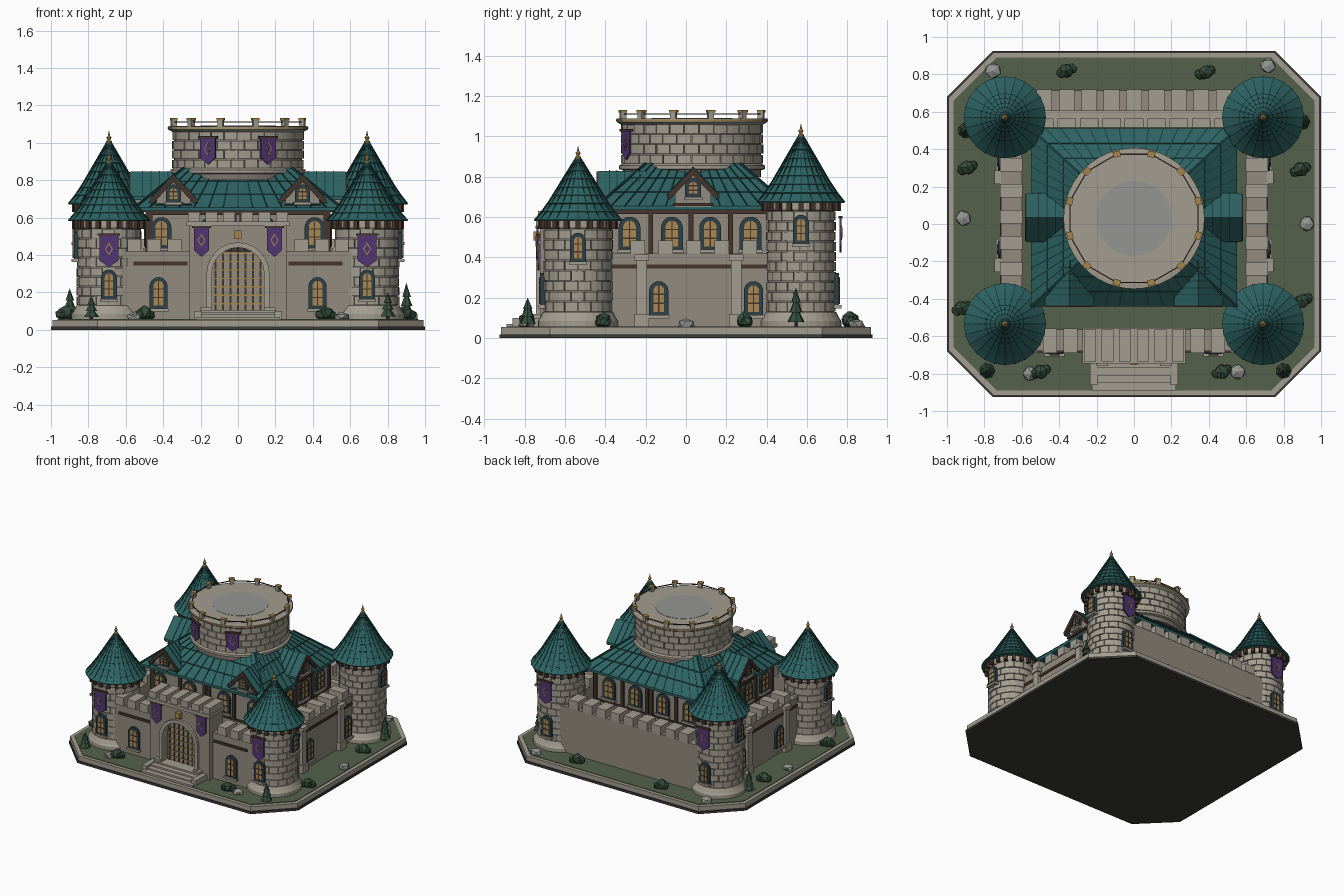
import bpy, bmesh, random
from math import pi, sin, cos, asin, sqrt
from mathutils import Matrix, Vector

if "Cube" in bpy.data.objects:
    bpy.data.objects.remove(bpy.data.objects["Cube"])

random.seed(4)
I = Matrix.Identity(4)
COL = dict(stone=(.37, .34, .28), wall=(.29, .26, .21), mortar=(.2, .18, .15), teal=(.026, .125, .125),
           seam=(.012, .05, .05), timber=(.06, .035, .025), gold=(.38, .24, .07), purple=(.085, .035, .17),
           grass=(.09, .12, .07), leaf=(.035, .075, .045), glass=(.4, .25, .09), frame=(.025, .05, .06),
           rock=(.3, .3, .29), dark=(.045, .042, .036))
parts = {}


def part(name, col):
    return parts.setdefault(name, (bmesh.new(), col))[0]


def at(x, y, a=0, z=0):
    return Matrix.Translation((x, y, z)) @ Matrix.Rotation(a, 4, 'Z')


def around(cx, cy, r, a):  # frame on a cylinder; local -y points outward
    return at(cx + r * sin(a), cy - r * cos(a), a)


def loft(bm, a, b, M=I):  # closed solid between two matching loops
    A = [bm.verts.new(M @ Vector(p)) for p in a]
    B = [bm.verts.new(M @ Vector(p)) for p in b]
    n = len(A)
    bm.faces.new(A)
    bm.faces.new(B)
    for i in range(n):
        bm.faces.new((A[i], A[(i + 1) % n], B[(i + 1) % n], B[i]))


def poly(bm, pts, y0, y1, M=I):  # x-z outline extruded along y
    loft(bm, [(x, y0, z) for x, z in pts], [(x, y1, z) for x, z in pts], M)


def box(bm, x0, x1, y0, y1, z0, z1, M=I):
    poly(bm, [(x0, z0), (x1, z0), (x1, z1), (x0, z1)], y0, y1, M)


def beam(bm, p, q, w):
    p, q = Vector(p), Vector(q)
    M = Matrix.Translation(p) @ (q - p).to_track_quat('Z', 'Y').to_matrix().to_4x4()
    box(bm, -w, w, -w, w, 0, (q - p).length, M)


def lathe(bm, prof, n, M=I):
    rings = [[bm.verts.new(M @ Vector((max(r, .0005) * cos(2 * pi * i / n), max(r, .0005) * sin(2 * pi * i / n), z)))
              for i in range(n)] for r, z in prof]
    for a, b in zip(rings, rings[1:]):
        for i in range(n):
            bm.faces.new((a[i], a[(i + 1) % n], b[(i + 1) % n], b[i]))
    bm.faces.new(rings[0])
    bm.faces.new(rings[-1])


def bricks(bm, r0, r1, z0, z1, rows, n, M):
    h = (z1 - z0) / rows
    for k in range(rows):
        for i in range(n):
            a0, da = 2 * pi * (i + .5 * (k % 2)) / n, 2 * pi / n * .94
            rr = r1 + random.uniform(-.002, .003)
            arc = [a0 + da * t / 2 for t in range(3)]
            pts = [(rr * cos(a), rr * sin(a)) for a in arc] + [(r0 * cos(a), r0 * sin(a)) for a in arc[::-1]]
            loft(bm, [(x, y, z0 + k * h + .003) for x, y in pts], [(x, y, z0 + k * h + h - .003) for x, y in pts], M)


def arch(w, z0, z1, n=10):
    return [(-w, z0), (w, z0)] + [(w * cos(pi * i / n), z1 - w + w * sin(pi * i / n)) for i in range(n + 1)]


def window(M, z0, z1, w=.036):
    poly(part('window_frames', 'frame'), arch(w + .012, z0 - .01, z1 + .012), -.016, .02, M)
    poly(part('window_glass', 'glass'), arch(w * .75, z0 + .01, z1 - .008), -.019, .01, M)
    b = part('window_bars', 'timber')
    box(b, -.003, .003, -.022, 0, z0, z1 - .01, M)
    for t in (.35, .65):
        z = z0 + (z1 - z0) * t
        box(b, -w * .75, w * .75, -.022, 0, z - .003, z + .003, M)
    box(part('window_sills', 'stone'), -w - .018, w + .018, -.028, .02, z0 - .022, z0 - .006, M)


def banner(M, z0, z1, w):
    out = lambda k, d: [(-k, z1 - d), (k, z1 - d), (k, z0 + .035), (0, z0 + d), (-k, z0 + .035)]
    poly(part('banner_cloth', 'purple'), out(w, 0), -.016, -.006, M)
    box(part('banner_rods', 'timber'), -w - .01, w + .01, -.022, -.002, z1 - .006, z1 + .006, M)
    zc = (z0 + z1) / 2 + .01
    dia = lambda k: [(-k * .6, zc), (0, zc - k), (k * .6, zc), (0, zc + k)]
    poly(part('banner_emblem', 'gold'), dia(.036), -.019, -.01, M)
    poly(part('banner_cloth', 'purple'), dia(.026), -.021, -.01, M)


# base plates with chamfered corners
def plate(name, col, d, z0, z1):
    x, y, c = 1 - d, .925 - d, .245 - d * .4
    pts = [(x, c - y), (x, y - c), (x - c, y), (c - x, y), (-x, y - c), (-x, c - y), (c - x, -y), (x - c, -y)]
    loft(part(name, col), [(*p, z0) for p in pts], [(*p, z1) for p in pts])


plate('base_underside', 'dark', 0, 0, .018)
plate('base_rim', 'stone', .008, .018, .054)
plate('lawn', 'grass', .035, .03, .058)

# corner towers
for s in (-1, 1):
    for y, dz, hc, f in ((-.535, 0, .325, -1), (.57, .09, .345, 1)):
        M, e = at(s * .69, y), .585 + dz
        lathe(part('tower_cores', 'mortar'), [(.163, .05), (.163, e + .01)], 32, M)
        lathe(part('tower_plinths', 'stone'), [(.2, .05), (.2, .085), (.19, .1), (.175, .13), (.16, .13)], 32, M)
        bricks(part('tower_bricks', 'stone'), .155, .171, .13, e - .045, 8 + (f > 0) * 2, 16, M)
        lathe(part('tower_collars', 'stone'), [(.172, e - .045), (.178, e - .035), (.178, e)], 32, M)
        for i in range(20):
            box(part('tower_corbels', 'timber'), -.012, .012, -.022, .01, e - .045, e + .005,
                around(s * .69, y, .176, 2 * pi * i / 20) )
        # bell-flared cone roof in stepped courses
        R = lambda t: .197 * (1 - t) + .018 * (1 - t) ** 6
        prof = [(.17, e - .004), (.216, e - .004)]
        for k in range(8):
            prof += [(R(k / 8) + .004, e + hc * k / 8 + .003), (R((k + 1) / 8), e + hc * (k + 1) / 8)]
        lathe(part('tower_roofs', 'teal'), prof, 24, M)
        for i in range(24):
            a = 2 * pi * i / 24
            P = [M @ Vector(((R(t) + .003) * cos(a), (R(t) + .003) * sin(a), e + hc * t)) for t in (0, .12, .3, .94)]
            for p, q in zip(P, P[1:]):
                beam(part('tower_roof_seams', 'seam'), p, q, .0025)
        z = e + hc
        lathe(part('tower_finials', 'gold'), [(.016, z - .025), (.016, z - .012), (.007, z - .005), (.014, z + .008),
                                              (.006, z + .018), (0, z + .045)], 10, M)
        face = 0 if f < 0 else pi
        window(around(s * .69, y, .172, face), .17, .31, .03)
        window(around(s * .69, y, .172, s * pi / 2), e - .2, e - .075, .027)
        banner(around(s * .69, y, .185, face), .335 + dz, .51 + dz, .05)

# curtain walls with merlons
W, C = part('curtain_walls', 'wall'), part('merlons', 'stone')
BAND = part('wall_bands', 'timber')
box(W, -.62, .62, -.68, -.565, .05, .42)
box(W, -.62, .62, .605, .715, .05, .42)
box(part('rear_walkway', 'stone'), -.56, .56, .515, .605, .05, .38)
for i in range(9):
    x = -.48 + .12 * i
    box(C, x - .042, x + .042, .603, .718, .42, .485)
    box(C, x - .05, x + .05, .515, .565, .38, .41)
for s in (-1, 1):
    box(W, s * .6, s * .71, -.45, .48, .05, .42)
    box(BAND, s * .7, s * .717, -.4, .45, .345, .365)
    box(BAND, s * .27, s * .56, -.688, -.67, .345, .365)
    for i in range(5):
        y = -.24 + .139 * i
        box(C, s * .595, s * .717, y - .036, y + .036, .42, .485)
    for x in (.34, .45, .555):
        box(C, s * x - .037, s * x + .037, -.69, -.56, .42, .485)
    for y in (-.22, .25):
        p = part('wall_buttresses', 'stone')
        box(p, s * .69, s * .735, y - .026, y + .026, .05, .39)
        box(p, s * .69, s * .745, y - .036, y + .036, .05, .12)
        box(p, s * .69, s * .745, y - .036, y + .036, .385, .415)
    for y in (-.135, .335):
        window(at(s * .71, y, s * pi / 2), .12, .27)
    window(at(s * .425, -.68), .12, .27)

# gatehouse with arched opening and portcullis
hole = [(x, z) for x, z in arch(.14, .05, .44, 14)][1:] + [(-.14, .05)]
poly(part('gatehouse', 'wall'), [(.26, .05)] + hole + [(-.26, .05), (-.26, .575), (.26, .575)], -.725, -.56)
box(part('gate_shadow', 'dark'), -.15, .15, -.63, -.6, .05, .45)
rim = lambda w, z1: [(w, .11)] + [(w * cos(pi * i / 12), z1 - w + w * sin(pi * i / 12)) for i in range(13)] + [(-w, .11)]
a, b = rim(.14, .44), rim(.168, .468)
for i in range(len(a) - 1):
    poly(part('gate_arch_stones', 'stone'), [a[i], a[i + 1], b[i + 1], b[i]], -.745, -.7)
for i in range(7):
    x = -.12 + .04 * i
    beam(part('portcullis', 'timber'), (x, -.68, .1), (x, -.68, .3 + sqrt(.14 ** 2 - x * x)), .005)
for i in range(7):
    z = .14 + .045 * i
    k = .138 if z < .3 else sqrt(.138 ** 2 - (z - .3) ** 2)
    beam(part('portcullis_crossbars', 'gold'), (-k, -.684, z), (k, -.684, z), .0035)
box(part('gate_keystone', 'gold'), -.02, .02, -.755, -.72, .485, .53)
box(part('gatehouse_cornice', 'stone'), -.275, .275, -.745, -.555, .555, .58)
for i in range(6):
    x = -.235 + .094 * i
    box(C, x - .032, x + .032, -.735, -.565, .58, .63)
for s in (-1, 1):
    banner(at(s * .195, -.725), .39, .55, .04)
    box(part('gate_pier_bases', 'stone'), s * .14, s * .2, -.76, -.72, .05, .12)
    box(part('stair_cheeks', 'stone'), s * .195, s * .235, -.86, -.72, .05, .1)
for i in range(4):
    box(part('entrance_steps', 'stone'), -.2 - .008 * (3 - i), .2 + .008 * (3 - i), -.89 + .04 * i, -.6, .05, .07 + .012 * i)

# keep
box(part('keep_walls', 'wall'), -.48, .48, -.38, .45, .05, .66)
T = part('keep_timbers', 'timber')
box(T, -.495, .495, -.395, .465, .615, .64)
box(T, -.49, .49, -.39, .46, .395, .41)
for s in (-1, 1):
    for y in (-.38, -.175, .025, .22, .44):
        box(T, s * .47, s * .495, y - .012, y + .012, .4, .63)
    for y in (-.28, -.07, .12, .32):
        window(at(s * .48, y, s * pi / 2), .445, .59, .042)
    for x in (.41, .15):
        window(at(s * x, -.38), .445, .59, .042)
    for x in (.35, .12):
        window(at(s * x, .45, pi), .445, .59, .042)
    for x in (.02, .235, .47):
        box(T, s * x - .012, s * x + .012, -.395, -.37, .4, .63)
        box(T, s * x - .012, s * x + .012, .44, .465, .4, .63)

# hipped keep roof with seams
E = [(-.55, -.44), (.55, -.44), (.55, .51), (-.55, .51)]
U = [(-.29, -.2), (.29, -.2), (.29, .27), (-.29, .27)]
RF, SE = part('keep_roof', 'teal'), part('keep_roof_seams', 'seam')
loft(RF, [(*p, .635) for p in E], [(*p, .655) for p in E])
loft(RF, [(*p, .655) for p in E], [(*p, .865) for p in U])
for i in range(4):
    e0, e1, u0, u1 = (Vector((*p, z)) for p, z in ((E[i], .656), (E[(i + 1) % 4], .656), (U[i], .866), (U[(i + 1) % 4], .866)))
    for k in range(14):
        beam(SE, e0.lerp(e1, k / 14), u0.lerp(u1, k / 14), .006 if k == 0 else .003)
    for t in (.33, .66):
        beam(SE, e0.lerp(u0, t), e1.lerp(u1, t), .002)


# dormers
def dormer(M, top, depth):
    z = top - .83
    poly(part('dormer_walls', 'wall'), [(-.09, .65), (.09, .65), (.09, .7 + z), (0, .81 + z), (-.09, .7 + z)], 0, depth, M)
    for s in (-1, 1):
        poly(part('dormer_roofs', 'teal'), [(0, .83 + z), (s * .13, .695 + z), (s * .13, .678 + z), (0, .808 + z)], -.02, depth, M)
        poly(part('dormer_bargeboards', 'timber'), [(0, .826 + z), (s * .126, .695 + z), (s * .118, .668 + z), (0, .79 + z)], -.028, -.004, M)
        for k in range(1, 6):
            y = depth * k / 6
            beam(SE, M @ Vector((0, y, .831 + z)), M @ Vector((s * .13, y, .696 + z)), .0025)
    box(part('dormer_bargeboards', 'timber'), -.1, .1, -.015, .01, .655, .67, M)
    window(M, .69 + z, .765 + z, .028)


for s in (-1, 1):
    dormer(at(s * .345, -.415), .83, .22)
    dormer(at(s * .555, .035, s * pi / 2), .847, .27)

# round central drum
D = at(0, .03)
lathe(part('drum_core', 'mortar'), [(.342, .8), (.342, 1.07)], 48, D)
lathe(part('drum_base_ring', 'stone'), [(.34, .832), (.362, .838), (.362, .855), (.345, .865)], 48, D)
bricks(part('drum_bricks', 'stone'), .335, .351, .862, 1.062, 4, 30, D)
lathe(part('drum_rim', 'stone'), [(.345, 1.055), (.362, 1.065), (.374, 1.072), (.374, 1.088), (.35, 1.09)], 48, D)
lathe(part('drum_rim_trim', 'gold'), [(.37, 1.076), (.377, 1.076), (.377, 1.083), (.37, 1.083)], 48, D)
lathe(part('drum_floor_disc', 'rock'), [(.2, 1.085), (.2, 1.092)], 40, D)
for i in range(12):
    a = pi / 12 + i * pi / 6
    M, N = around(0, .03, .355, a), around(0, .03, .355, a + pi / 6)
    box(part('drum_posts', 'stone'), -.014, .014, -.014, .014, 1.085, 1.122, M)
    box(part('drum_post_caps', 'gold'), -.02, .02, -.016, .016, 1.12, 1.132, M)
    beam(part('drum_rail', 'timber'), M @ Vector((0, 0, 1.112)), N @ Vector((0, 0, 1.112)), .003)
for s in (-1, 1):
    banner(around(0, .03, .352, s * asin(.155 / .352)), .885, 1.03, .045)


# planting and rocks
def blob(bm, x, y, z, r, sz):
    vs = bmesh.ops.create_icosphere(bm, subdivisions=1, radius=r, matrix=at(x, y, random.random() * 6, z) @ Matrix.Diagonal((1, 1, sz, 1)))['verts']
    for v in vs:
        v.co += Vector([random.uniform(-.1, .1) * r for _ in range(3)])


for x, y in ((-.36, .82), (.38, .81), (.89, .29), (-.89, .3), (.9, -.41), (-.92, -.45), (.47, -.79), (-.5, -.79)):
    for dx, dy, r in ((0, 0, .042), (.028, .012, .03), (-.026, -.01, .032)):
        blob(part('bushes', 'leaf'), x + dx, y + dy, .055 + r * .8, r, 1)
for x, y in ((-.755, .82), (.715, .845), (-.91, .03), (.925, 0), (-.55, -.8), (.555, -.79)):
    blob(part('rocks', 'rock'), x, y, .07, .045, .6)
for x, y, h in ((-.9, .5, .17), (.9, .545, .2), (-.785, -.785, .13), (.8, -.785, .15)):
    M = at(x, y, 0, .05)
    lathe(part('tree_trunks', 'timber'), [(.009, 0), (.009, h * .4)], 6, M)
    for k in range(3):
        lathe(part('fir_trees', 'leaf'), [(.042 - .009 * k, h * (.15 + .24 * k)), (0, h * (.58 + .21 * k))], 7, M)

# turn every collected part into an object
for name, (bm, col) in parts.items():
    bmesh.ops.recalc_face_normals(bm, faces=bm.faces)
    me = bpy.data.meshes.new(name)
    bm.to_mesh(me)
    bm.free()
    mat = bpy.data.materials.get(col) or bpy.data.materials.new(col)
    mat.diffuse_color = (*COL[col], 1)
    mat.use_nodes = True
    mat.node_tree.nodes["Principled BSDF"].inputs["Base Color"].default_value = mat.diffuse_color
    me.materials.append(mat)
    bpy.context.collection.objects.link(bpy.data.objects.new(name, me))
